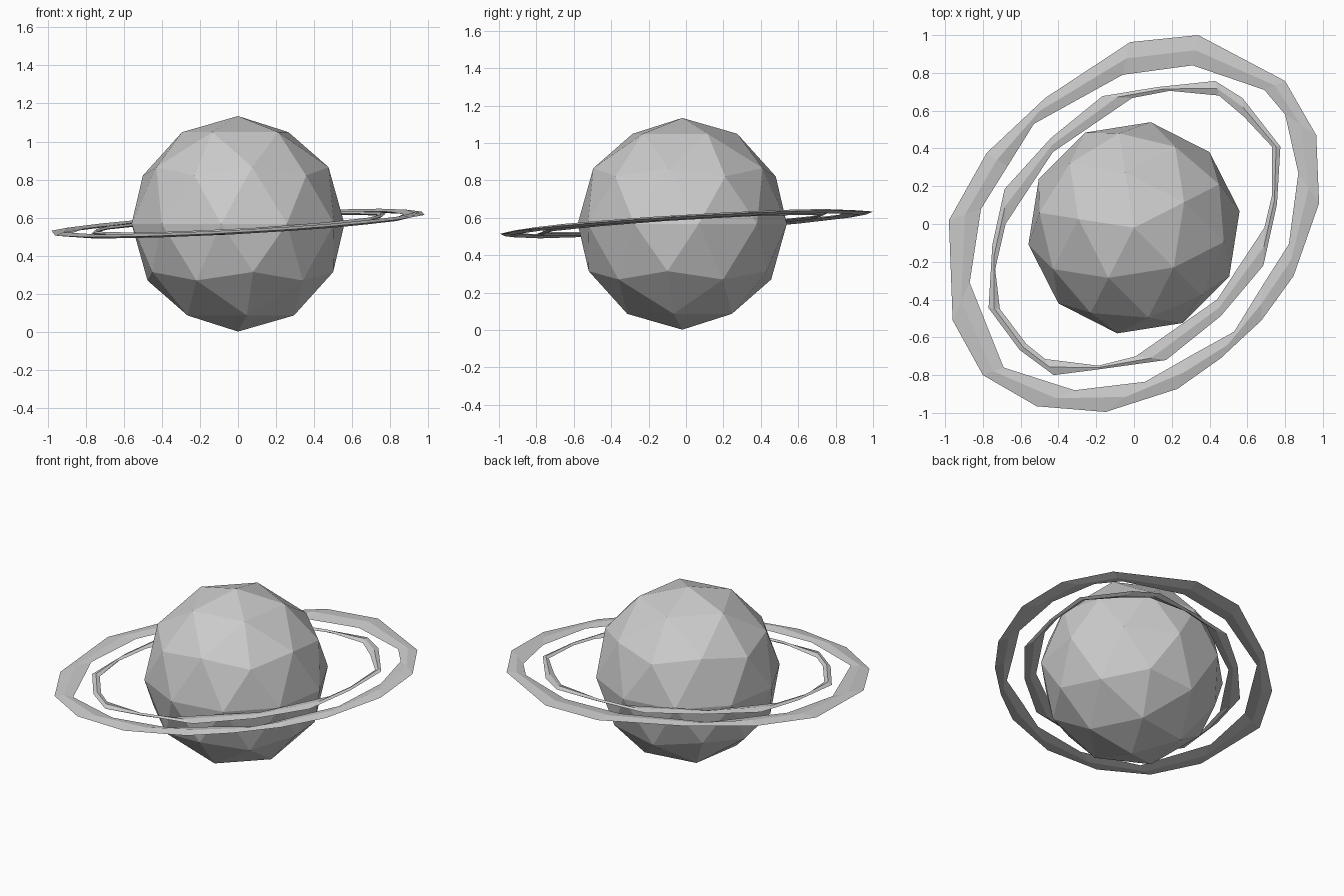
import bpy, bmesh, math

# Planet: faceted ball with a vertex at each pole
bpy.ops.mesh.primitive_ico_sphere_add(subdivisions=2, radius=0.566,
                                      location=(0, -0.02, 0.568),
                                      rotation=(0, 0, math.radians(27)))
bpy.context.object.name = "planet"


def tilt(x, y):
    """Height of the sloping ring plane."""
    return 0.57 + 0.04 * x + 0.05 * y


def ring(name, stations, half_height):
    """Thin four-sided band through stations (outer x, outer y, inner x, inner y)."""
    bm = bmesh.new()
    rows = []
    for ox, oy, ix, iy in stations:
        mx, my = (ox + ix) / 2, (oy + iy) / 2
        pts = [(ox, oy, 0), (mx, my, half_height), (ix, iy, 0), (mx, my, -half_height)]
        rows.append([bm.verts.new((x, y, tilt(x, y) + h)) for x, y, h in pts])
    for k, a in enumerate(rows):
        b = rows[(k + 1) % len(rows)]
        for j in range(4):
            n = (j + 1) % 4
            bm.faces.new((a[j], a[n], b[n], b[j]))
    bmesh.ops.recalc_face_normals(bm, faces=bm.faces)
    mesh = bpy.data.meshes.new(name)
    bm.to_mesh(mesh)
    bm.free()
    bpy.context.collection.objects.link(bpy.data.objects.new(name, mesh))


# Wide outer ring
ring("outer_ring", [
    (.34, 1.0, .31, .84), (.80, .757, .69, .71), (.965, .47, .80, .58),
    (.98, .11, .87, .27), (.845, -.275, .82, -.106), (.675, -.51, .675, -.335),
    (.46, -.71, .53, -.57), (.23, -.873, .295, -.70), (-.15, -.995, .06, -.835),
    (-.515, -.965, -.315, -.88), (-.80, -.80, -.69, -.76), (-.96, -.51, -.87, -.31),
    (-.98, .02, -.81, .08), (-.78, .376, -.67, .305), (-.47, .667, -.53, .53),
    (-.02, .963, -.06, .79)], 0.011)

# Narrow inner ring
ring("inner_ring", [
    (.125, .725, .19, .705), (.43, .757, .45, .68), (.574, .667, .58, .57),
    (.775, .41, .73, .41), (.757, .105, .73, .15), (.685, -.22, .69, -.02),
    (.46, -.487, .44, -.40), (.17, -.72, .01, -.70), (-.19, -.77, -.19, -.75),
    (-.425, -.80, -.47, -.715), (-.605, -.667, -.57, -.635), (-.77, -.445, -.71, -.45),
    (-.75, -.11, -.735, -.24), (-.685, .185, -.68, 0), (-.44, .455, -.43, .38),
    (-.167, .677, -.01, .667)], 0.009)
